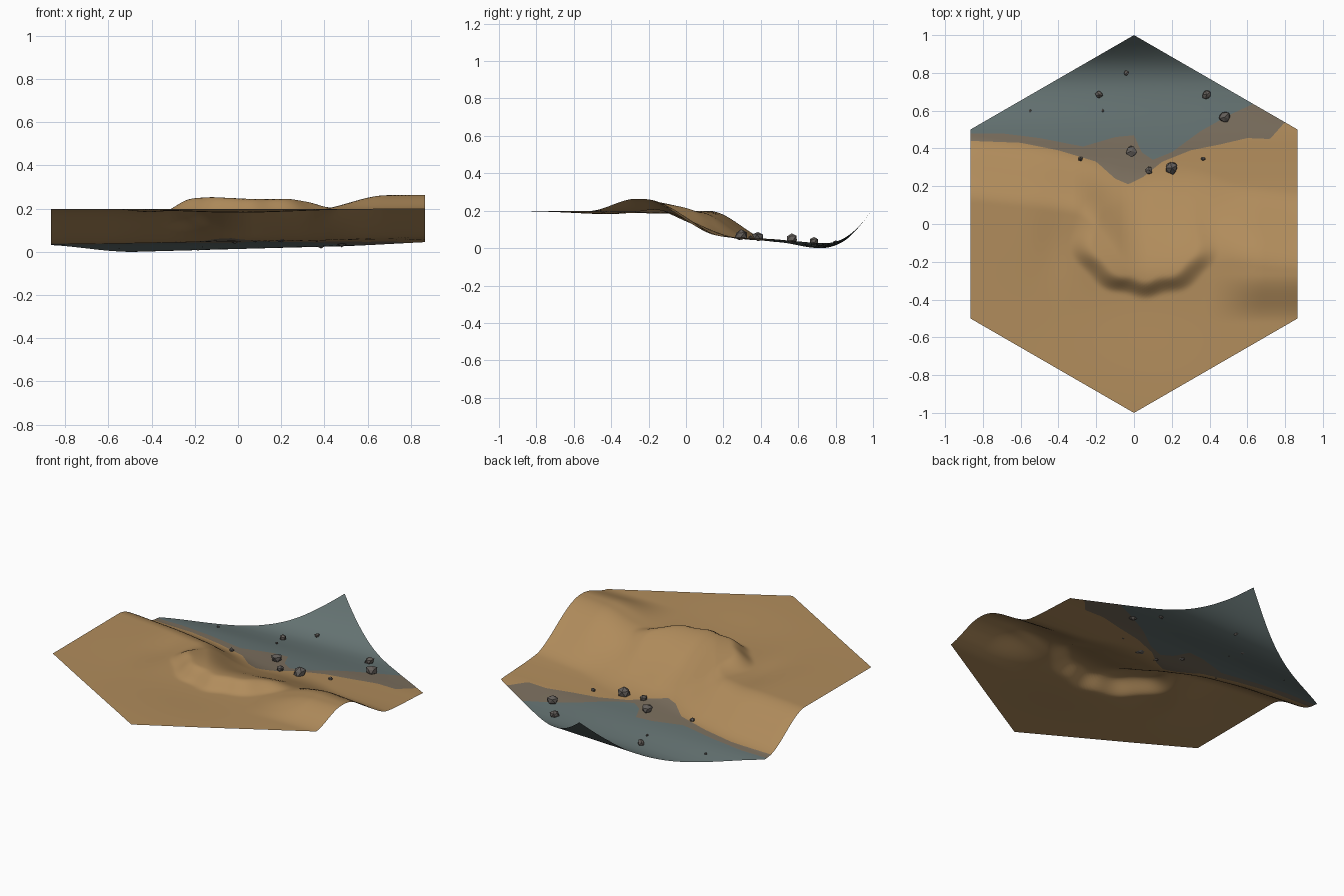
import bpy, bmesh, math, random
from mathutils import Vector

random.seed(4)
cube = bpy.data.objects.get("Cube")
if cube:
    bpy.data.objects.remove(cube, do_unlink=True)


def material(name, color):
    m = bpy.data.materials.new(name)
    m.use_nodes = True
    m.diffuse_color = (*color, 1)
    bsdf = m.node_tree.nodes["Principled BSDF"]
    bsdf.inputs["Base Color"].default_value = (*color, 1)
    bsdf.inputs["Roughness"].default_value = 0.9
    return m


sand = material("sand", (0.44, 0.264, 0.107))
wet_sand = material("wet sand", (0.2, 0.16, 0.113))
slate = material("slate", (0.13, 0.172, 0.17))
stone = material("stone", (0.125, 0.112, 0.102))


def smooth(a, b, v):
    t = max(0, min(1, (v - a) / (b - a)))
    return t * t * (3 - 2 * t)


def along(points, v):
    """Interpolate through (position, value) pairs."""
    for (a, p), (b, q) in zip(points, points[1:]):
        if v <= b:
            return p + (q - p) * max(0, (v - a) / (b - a))
    return points[-1][1]


def bump(x, y, cx, cy, rx, ry):
    return math.exp(-((x - cx) / rx) ** 2 - ((y - cy) / ry) ** 2)


# Where the bank starts and stops falling, and the two shore lines
BANK_TOP = [(-.87, .12), (-.5, .08), (-.25, .04), (-.1, -.15), (0, -.32), (.15, -.32),
            (.3, -.24), (.5, -.2), (.87, -.25)]
BANK_FOOT = [(-.87, .47), (-.5, .42), (-.25, .35), (0, .28), (.15, .33),
             (.35, .3), (.5, .22), (.87, .17)]
LOWLAND = [(-.1, .085), (.1, .07), (.2, .055), (.35, .047), (.5, .041), (.6, .026),
           (.7, .012), (.77, .012), (.82, .026), (.87, .057), (.92, .102), (1, .21),
           (1.06, .3)]
DRY_LINE = [(-.87, .44), (-.6, .43), (-.4, .39), (-.2, .33), (-.1, .24), (-.03, .21),
            (.05, .25), (.15, .33), (.3, .39), (.45, .42), (.6, .455), (.72, .45),
            (.8, .54), (.87, .6)]
WET_LINE = [(-.87, .48), (-.7, .48), (-.5, .455), (-.27, .41), (-.1, .46), (0, .47),
            (.04, .38), (.1, .34), (.2, .38), (.35, .49), (.5, .575), (.64, .64), (.87, .7)]


def soft(points, v):
    return sum(along(points, v + d * .03) for d in range(-2, 3)) / 5


def height(x, y):
    top = .2 - .015 * bump(x, y, 0, -.4, .5, .3)
    top += .003 * math.sin(7 * x + 4 * y) * bump(x, y, 0, -.3, .6, .4)
    top -= .012 * bump(x, y, -.42, -.1, .1, .2)
    # ridge on one side
    top += .065 * smooth(.35, .69, x) * smooth(-.52, -.27, y)
    # crescent terrace
    angle = math.atan2(y + .08, x - .06)
    r = math.hypot((x - .06) / .32, (y + .08) / .25) + .03 * math.sin(9 * angle)
    fade = 1 - .85 * smooth(-.28, .1, y)
    top += (.072 - .04 * (x + .2)) * smooth(1.25, .85, r) * fade
    drop = smooth(soft(BANK_TOP, x), soft(BANK_FOOT, x), y)
    tilt = .008 + .02 * smooth(.5, .75, y)
    low = soft(LOWLAND, y) + tilt * x * smooth(1, .85, y)
    return top + (low - top) * drop


# Ground sheet: columns of faces that follow the shore lines
HALF = math.sqrt(3) / 2
COLUMNS = 160
ZONES = (80, 6, 28)
bm = bmesh.new()
columns = []
for i in range(COLUMNS + 1):
    x = HALF * (2 * i / COLUMNS - 1)
    edge = 1 - abs(x) / math.sqrt(3)
    dry = min(along(DRY_LINE, x), edge)
    wet = max(dry, min(along(WET_LINE, x), edge))
    stops = (-edge, dry, wet, edge)
    ys = [-edge]
    for k, n in enumerate(ZONES):
        ys += [stops[k] + (stops[k + 1] - stops[k]) * (j + 1) / n for j in range(n)]
    columns.append([bm.verts.new((x, y, height(x, y))) for y in ys])
for a, b in zip(columns, columns[1:]):
    for j in range(sum(ZONES)):
        f = bm.faces.new((a[j], b[j], b[j + 1], a[j + 1]))
        f.material_index = 0 if j < ZONES[0] else 1 if j < ZONES[0] + ZONES[1] else 2
        f.smooth = True
bmesh.ops.remove_doubles(bm, verts=bm.verts, dist=.0004)
lowest = min(v.co.z for v in bm.verts)
bmesh.ops.translate(bm, verts=bm.verts, vec=(0, 0, -lowest))
mesh = bpy.data.meshes.new("ground")
bm.to_mesh(mesh)
bm.free()
for m in (sand, wet_sand, slate):
    mesh.materials.append(m)
bpy.context.collection.objects.link(bpy.data.objects.new("ground", mesh))


# Scattered boulders: chipped, flat-faced lumps
def boulder(x, y, size):
    b = bmesh.new()
    bmesh.ops.create_icosphere(b, subdivisions=1, radius=size)
    for v in b.verts:
        v.co *= random.uniform(.82, 1.18)
        v.co.z *= .85
    turn = random.uniform(0, math.tau)
    me = bpy.data.meshes.new("boulder")
    b.to_mesh(me)
    b.free()
    me.materials.append(stone)
    ob = bpy.data.objects.new("boulder", me)
    ob.location = Vector((x, y, height(x, y) - lowest + size * .5))
    ob.rotation_euler.z = turn
    bpy.context.collection.objects.link(ob)


for spot in [(-.015, .385, .032), (.2, .295, .034), (.08, .285, .021), (.48, .565, .033),
             (.385, .685, .026), (-.185, .685, .022), (-.04, .8, .014), (-.285, .345, .014),
             (.365, .345, .013), (-.55, .6, .008), (-.165, .6, .008)]:
    boulder(*spot)
